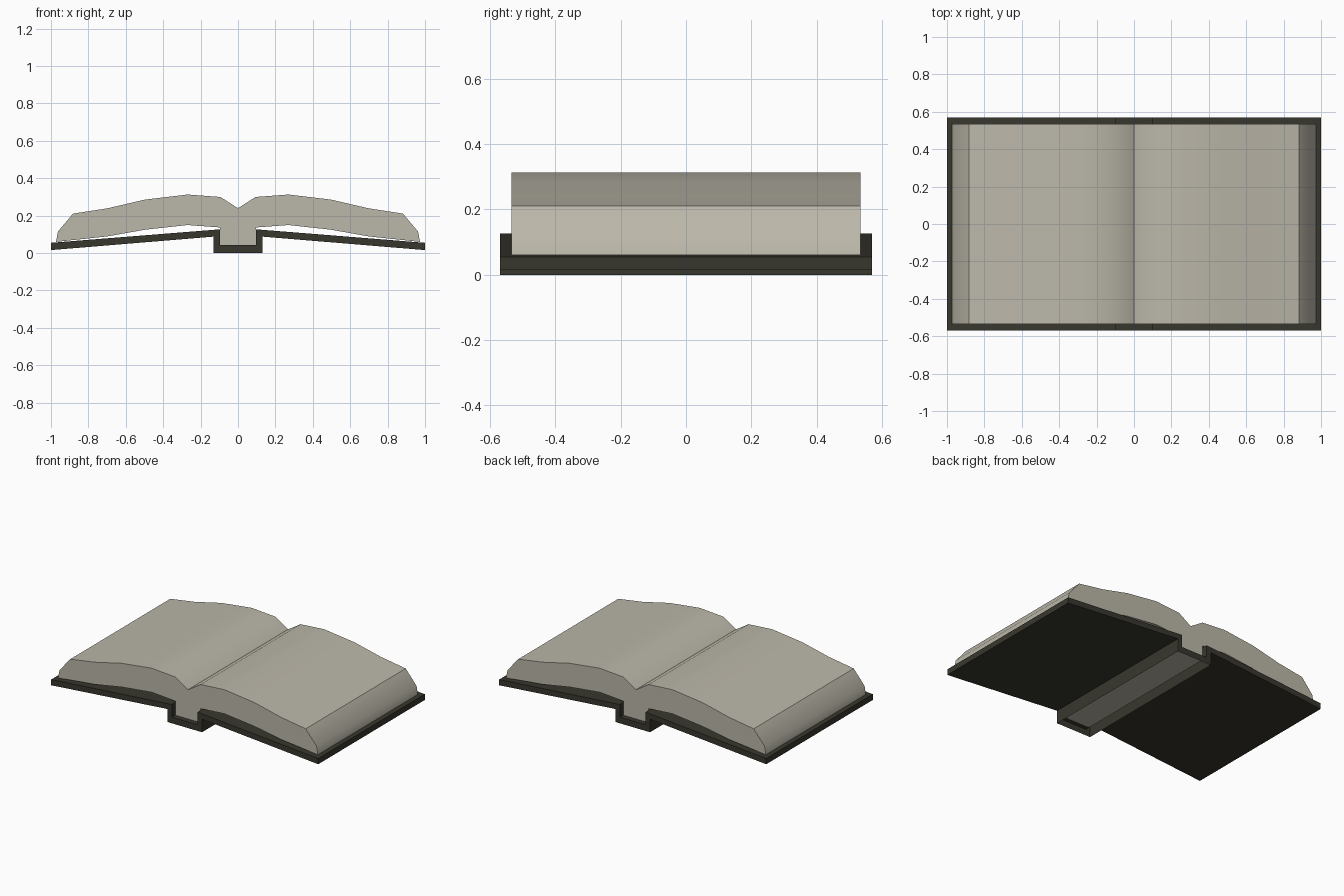
import bpy, bmesh

if "Cube" in bpy.data.objects:
    bpy.data.objects.remove(bpy.data.objects["Cube"])


def material(name, color):
    m = bpy.data.materials.new(name)
    m.diffuse_color = (*color, 1.0)
    m.use_nodes = True
    m.node_tree.nodes["Principled BSDF"].inputs["Base Color"].default_value = m.diffuse_color
    return m


def extrude_profile(name, half, depth, mat, on_axis=()):
    """Mirror a right-hand half outline (x, z) across x = 0 and extrude along y."""
    left = [(-x, z) for x, z in reversed(half) if x > 0]
    outline = half + left
    bm = bmesh.new()
    front = [bm.verts.new((x, -depth, z)) for x, z in outline]
    back = [bm.verts.new((x, depth, z)) for x, z in outline]
    n = len(outline)
    bm.faces.new(front)
    bm.faces.new(back[::-1])
    for i in range(n):
        j = (i + 1) % n
        bm.faces.new((front[j], front[i], back[i], back[j]))
    bmesh.ops.recalc_face_normals(bm, faces=bm.faces)
    me = bpy.data.meshes.new(name)
    bm.to_mesh(me)
    bm.free()
    me.materials.append(mat)
    ob = bpy.data.objects.new(name, me)
    bpy.context.collection.objects.link(ob)
    return ob


paper = material("aged paper", (0.50, 0.475, 0.40))
leather = material("dark cover", (0.040, 0.038, 0.027))

# Cover: two sloping boards joined by a square channel spine
cover_half = [(0.13, 0.0), (0.13, 0.088), (1.0, 0.016), (1.0, 0.055),
              (0.097, 0.127), (0.097, 0.042)]
cover = extrude_profile("cover", cover_half, 0.57, leather)

# The underside of the spine is open
bm = bmesh.new()
bm.from_mesh(cover.data)
under = [f for f in bm.faces if all(v.co.z < 0.001 for v in f.verts)]
bmesh.ops.delete(bm, geom=under, context='FACES_ONLY')
bm.to_mesh(cover.data)
bm.free()

# Pages: curved block with a central valley and a tongue down into the spine
pages_half = [(0.0, 0.24), (0.094, 0.30), (0.27, 0.313), (0.497, 0.286),
              (0.70, 0.239), (0.882, 0.211), (0.963, 0.115), (0.973, 0.06),
              (0.70, 0.089), (0.497, 0.125), (0.27, 0.15), (0.095, 0.137),
              (0.095, 0.039)]
pages = extrude_profile("pages", pages_half, 0.535, paper)

# Soft page curve, sharp outer edges
bpy.ops.object.select_all(action='DESELECT')
pages.select_set(True)
bpy.context.view_layer.objects.active = pages
bpy.ops.object.shade_smooth_by_angle(angle=0.5236)
